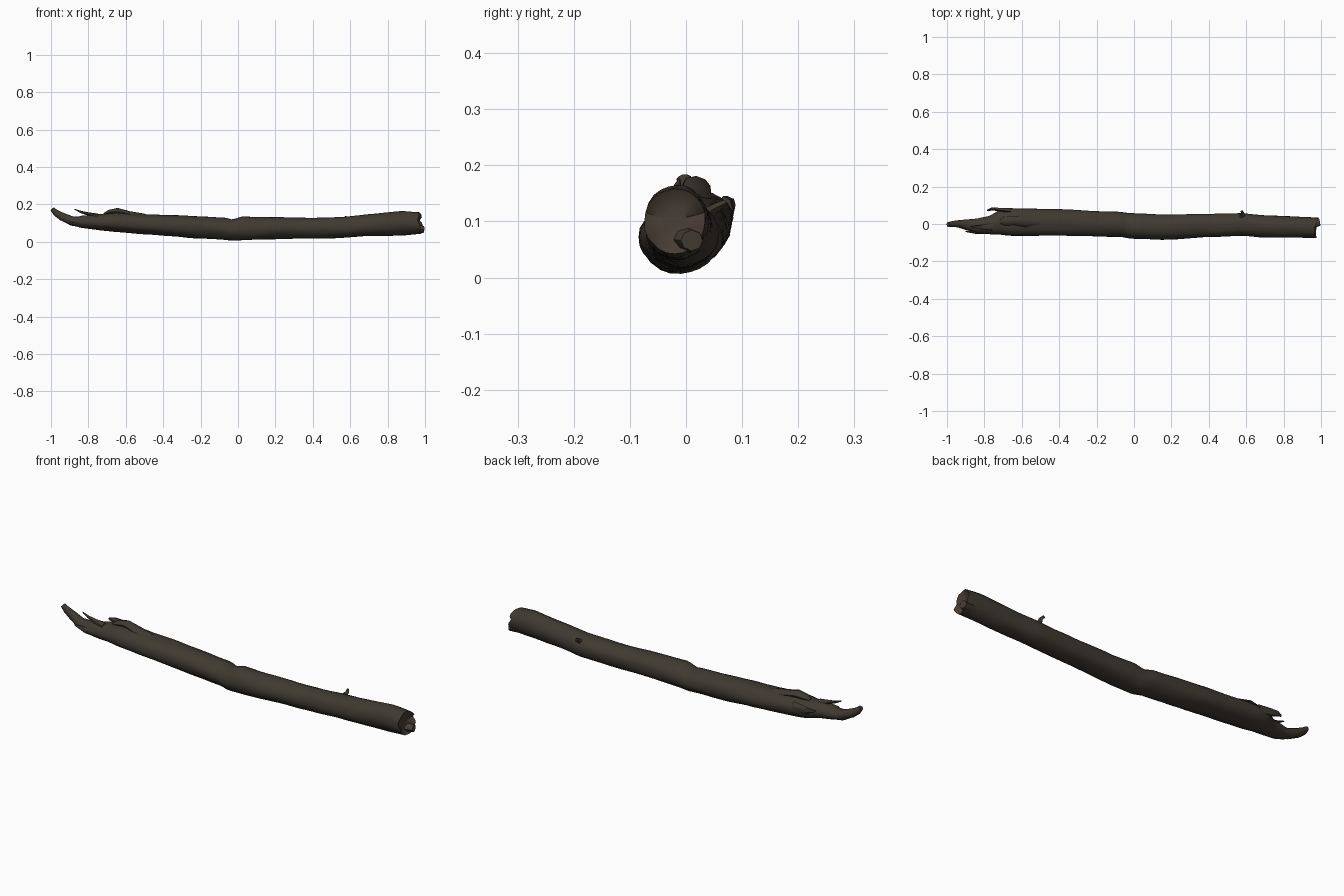
import bpy, bmesh, math
from mathutils import Vector, noise

cube = bpy.data.objects.get("Cube")
if cube:
    bpy.data.objects.remove(cube, do_unlink=True)


def material(name, rgb):
    m = bpy.data.materials.new(name)
    m.use_nodes = True
    m.diffuse_color = (*rgb, 1)
    bsdf = m.node_tree.nodes["Principled BSDF"]
    bsdf.inputs["Base Color"].default_value = (*rgb, 1)
    bsdf.inputs["Roughness"].default_value = 0.9
    return m


bark = material("dark bark", (0.050, 0.041, 0.030))
wood = material("broken wood", (0.062, 0.046, 0.034))


def finish(name, bm, mats, angle=40):
    bmesh.ops.recalc_face_normals(bm, faces=bm.faces)
    me = bpy.data.meshes.new(name)
    bm.to_mesh(me)
    bm.free()
    ob = bpy.data.objects.new(name, me)
    bpy.context.collection.objects.link(ob)
    for m in mats:
        me.materials.append(m)
    bpy.ops.object.select_all(action="DESELECT")
    ob.select_set(True)
    bpy.context.view_layer.objects.active = ob
    bpy.ops.object.shade_smooth_by_angle(angle=math.radians(angle))
    return ob


def bridge(bm, a, b):
    n = len(a)
    for i in range(n):
        bm.faces.new((a[i], a[(i + 1) % n], b[(i + 1) % n], b[i]))


# Outline of the log: x, front y, back y, bottom z, top z
OUTLINE = [
    (-0.88, -0.035, 0.025, 0.085, 0.125), (-0.84, -0.050, 0.030, 0.075, 0.140),
    (-0.77, -0.056, 0.045, 0.066, 0.147), (-0.72, -0.058, 0.078, 0.060, 0.152),
    (-0.66, -0.064, 0.087, 0.053, 0.160), (-0.50, -0.066, 0.083, 0.040, 0.150),
    (-0.25, -0.066, 0.074, 0.021, 0.141), (-0.07, -0.068, 0.064, 0.010, 0.130),
    (-0.03, -0.078, 0.058, 0.006, 0.119), (0.02, -0.082, 0.055, 0.008, 0.137),
    (0.15, -0.085, 0.052, 0.013, 0.132), (0.40, -0.072, 0.056, 0.016, 0.131),
    (0.58, -0.064, 0.060, 0.022, 0.136), (0.68, -0.073, 0.048, 0.028, 0.145),
    (0.88, -0.074, 0.040, 0.036, 0.166), (0.975, -0.076, 0.036, 0.042, 0.160),
]


def outline_at(x):
    for a, b in zip(OUTLINE, OUTLINE[1:]):
        if x <= b[0]:
            t = max(0, (x - a[0]) / (b[0] - a[0]))
            return [p + (q - p) * t for p, q in zip(a[1:], b[1:])]
    return OUTLINE[-1][1:]


# Log body, with bark ridges running lengthwise and a ragged sawn end
SIDES, RINGS = 24, 90
bm = bmesh.new()
rings = []
x0, x1 = OUTLINE[0][0], OUTLINE[-1][0]
for k in range(RINGS + 1):
    x = x0 + (x1 - x0) * k / RINGS
    f, b, lo, hi = outline_at(x)
    ring = []
    for s in range(SIDES):
        a = math.tau * s / SIDES
        c, d = math.cos(a), math.sin(a)
        r = 0.985 + 0.06 * noise.noise(Vector((x * 5, c * 1.6, d * 1.6)))
        r += 0.025 * noise.noise(Vector((x * 14, c * 5, d * 5)))
        y = (f + b) / 2 + (b - f) / 2 * c * r
        z = (lo + hi) / 2 + (hi - lo) / 2 * d * r
        # The end leans forward at the back and has an uneven rim
        end = max(0, (x - 0.88) / (x1 - 0.88))
        dx = end * (0.16 * (y + 0.02) - 0.15 * max(0, z - 0.10)
                    + 0.018 * noise.noise(Vector((3, c * 2, d * 2))))
        ring.append(bm.verts.new((x + dx, y, max(z, 0.002))))
    rings.append(ring)
for p, q in zip(rings, rings[1:]):
    bridge(bm, p, q)
bm.faces.new(rings[0]).material_index = 1
# Hollowed end face
prev = rings[-1]
mid = sum((v.co for v in prev), Vector()) / SIDES
for scale, depth in ((0.82, -0.008), (0.4, -0.016)):
    ring = [bm.verts.new(mid + (v.co - mid) * scale + Vector((depth, 0, 0)))
            for v in rings[-1]]
    n = len(bm.faces)
    bridge(bm, prev, ring)
    bm.faces.ensure_lookup_table()
    for face in bm.faces[n:]:
        face.material_index = 1
    prev = ring
bm.faces.new(prev).material_index = 1
finish("log_body", bm, [bark, wood])


def splinter(name, path, sides=7, mat=bark):
    """Ragged tapered piece; path rows are x, y, z, half width, half height."""
    bm = bmesh.new()
    loops = []
    for k, (x, y, z, w, h) in enumerate(path):
        ahead = path[min(k + 1, len(path) - 1)]
        behind = path[max(k - 1, 0)]
        tangent = (Vector(ahead[:3]) - Vector(behind[:3])).normalized()
        side = tangent.cross(Vector((0, 0, 1))).normalized()
        up = side.cross(tangent)
        ring = []
        for s in range(sides):
            a = math.tau * s / sides
            r = 1 + 0.2 * noise.noise(Vector((x * 20, s * 1.7, k * 0.6)))
            co = Vector((x, y, z)) + (side * math.cos(a) * w + up * math.sin(a) * h) * r
            ring.append(bm.verts.new(co))
        loops.append(ring)
    for p, q in zip(loops, loops[1:]):
        bridge(bm, p, q)
    bm.faces.new(loops[0])
    bm.faces.new(loops[-1])
    return finish(name, bm, [mat], 50)


# Long curved tip at the broken end
splinter("broken_tip", [
    (-0.74, -0.008, 0.105, 0.040, 0.035), (-0.83, -0.012, 0.106, 0.040, 0.031),
    (-0.89, -0.006, 0.112, 0.030, 0.024), (-0.94, 0.002, 0.134, 0.019, 0.023),
    (-0.975, 0.000, 0.157, 0.016, 0.018), (-0.993, -0.003, 0.176, 0.013, 0.012)], 10)
# Thin upright splinters
splinter("upper_splinter", [
    (-0.75, -0.015, 0.140, 0.022, 0.012), (-0.80, -0.018, 0.150, 0.014, 0.009),
    (-0.84, -0.016, 0.160, 0.008, 0.006), (-0.875, -0.012, 0.175, 0.002, 0.002)])
splinter("front_splinter", [
    (-0.78, -0.040, 0.105, 0.015, 0.020), (-0.84, -0.046, 0.105, 0.009, 0.014),
    (-0.90, -0.040, 0.112, 0.003, 0.004)])
# Bark curl left standing on the back edge
splinter("back_prong", [
    (-0.66, 0.070, 0.120, 0.014, 0.025), (-0.72, 0.077, 0.125, 0.010, 0.020),
    (-0.76, 0.080, 0.130, 0.008, 0.013), (-0.785, 0.072, 0.132, 0.004, 0.005)])
# Raised flap of bark on top
splinter("bark_flap", [
    (-0.50, 0.012, 0.140, 0.020, 0.010), (-0.58, 0.015, 0.150, 0.030, 0.014),
    (-0.645, 0.018, 0.163, 0.025, 0.018), (-0.69, 0.015, 0.159, 0.024, 0.013),
    (-0.715, 0.012, 0.150, 0.012, 0.005)], 8)
# Twig stub on the upper back side
splinter("twig_stub", [
    (0.575, 0.035, 0.112, 0.014, 0.014), (0.582, 0.056, 0.126, 0.009, 0.009),
    (0.575, 0.070, 0.134, 0.006, 0.006)], 6)
# Chipped lip at the lower corner of the sawn end
splinter("end_lip", [
    (0.90, 0.000, 0.070, 0.026, 0.022), (0.96, 0.004, 0.068, 0.026, 0.022),
    (0.993, 0.010, 0.066, 0.020, 0.018)], 8, wood)
